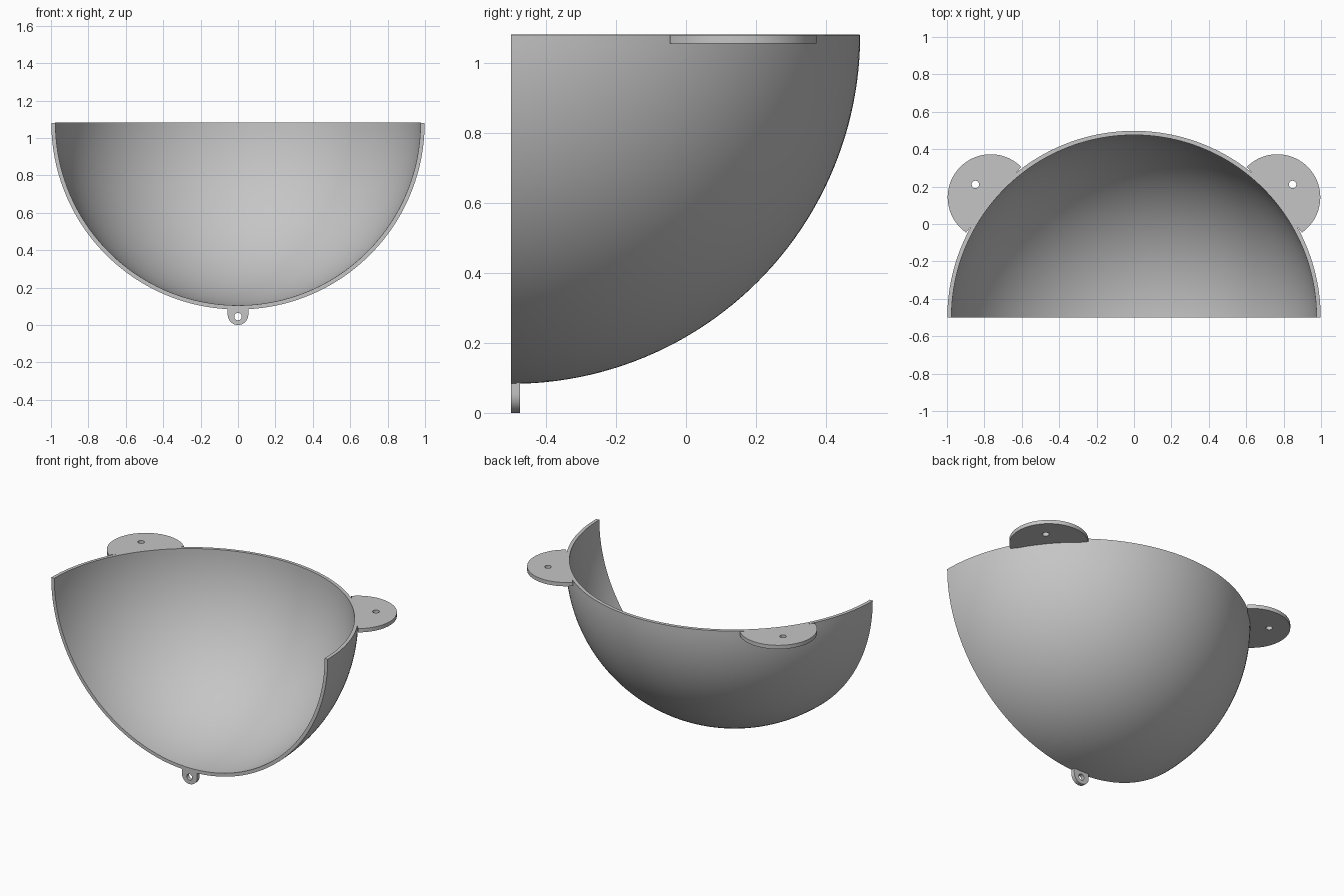
import bpy
import bmesh
from math import acos, cos, pi, radians, sin
from mathutils import Matrix, Vector

cube = bpy.data.objects.get("Cube")
if cube:
    bpy.data.objects.remove(cube, do_unlink=True)

RADIUS = 0.998
WALL = 0.022
PLATE = 0.025
CENTRE = Vector((0, -0.5, 1.081))

grey = bpy.data.materials.new("light grey")
grey.use_nodes = True
grey.diffuse_color = (0.56, 0.56, 0.56, 1)
grey.node_tree.nodes["Principled BSDF"].inputs["Base Color"].default_value = grey.diffuse_color


def arc(radius, start, end, steps, cx=0.0):
    angles = [start + (end - start) * i / steps for i in range(steps + 1)]
    return [(cx + radius * cos(a), radius * sin(a)) for a in angles]


def finish(bm, name, matrix, wall=0):
    mesh = bpy.data.meshes.new(name)
    bm.to_mesh(mesh)
    bm.free()
    mesh.materials.append(grey)
    obj = bpy.data.objects.new(name, mesh)
    obj.matrix_world = matrix
    bpy.context.collection.objects.link(obj)
    bpy.ops.object.select_all(action="DESELECT")
    obj.select_set(True)
    bpy.context.view_layer.objects.active = obj
    if wall:
        solid = obj.modifiers.new("wall", "SOLIDIFY")
        solid.thickness = wall
        solid.offset = -1
        bpy.ops.object.modifier_apply(modifier=solid.name)
    bpy.ops.object.shade_smooth_by_angle(angle=radians(30))
    return obj


def drilled_plate(name, outline, hole_x, hole_radius, matrix):
    """Extrude a flat outline with one round hole; local x points outward."""
    bm = bmesh.new()
    hole = arc(hole_radius, 0, 2 * pi, 24, hole_x)[:-1]
    edges = []
    for loop in (outline, hole):
        verts = [bm.verts.new((x, y, 0)) for x, y in loop]
        edges += [bm.edges.new((v, verts[i - 1])) for i, v in enumerate(verts)]
    bmesh.ops.triangle_fill(bm, edges=edges, use_beauty=True, normal=(0, 0, 1))
    top = bmesh.ops.extrude_face_region(bm, geom=bm.faces[:], use_keep_orig=True)
    moved = [g for g in top["geom"] if isinstance(g, bmesh.types.BMVert)]
    bmesh.ops.translate(bm, vec=(0, 0, PLATE), verts=moved)
    bmesh.ops.recalc_face_normals(bm, faces=bm.faces[:])
    return finish(bm, name, matrix)


# Quarter-sphere bowl: quarter arc swept half a turn, then given a wall
bm = bmesh.new()
verts = [bm.verts.new((x, 0, z)) for x, z in arc(RADIUS, -pi / 2, 0, 48)]
edges = [bm.edges.new(pair) for pair in zip(verts, verts[1:])]
bmesh.ops.spin(bm, geom=verts + edges, cent=(0, 0, 0), axis=(0, 0, 1),
               angle=pi, steps=96, use_duplicate=False)
bmesh.ops.remove_doubles(bm, verts=bm.verts[:], dist=0.0001)
inward = [f for f in bm.faces if f.normal.dot(f.calc_center_median()) < 0]
bmesh.ops.reverse_faces(bm, faces=inward)
finish(bm, "bowl_shell", Matrix.Translation(CENTRE), WALL)

# Round mounting tabs, cut straight where they meet the rim
TAB = 0.23
half = acos(-0.02 / TAB)
tab_outline = arc(TAB, -half, half, 64, 1.0)
for name, angle in (("left_mounting_tab", 40), ("right_mounting_tab", 140)):
    place = Matrix.Translation(CENTRE - Vector((0, 0, PLATE)))
    drilled_plate(name, tab_outline, 1.107, 0.02,
                  place @ Matrix.Rotation(radians(angle), 4, "Z"))

# Small hanging lug under the front edge
LUG = 0.055
lug_outline = [(0.985, -LUG)] + arc(LUG, -pi / 2, pi / 2, 24, CENTRE.z - LUG) + [(0.985, LUG)]
axes = Matrix(((0, -1, 0), (0, 0, 1), (-1, 0, 0))).to_4x4()
drilled_plate("bottom_lug", lug_outline, CENTRE.z - 0.045, 0.02,
              Matrix.Translation(CENTRE) @ axes)
